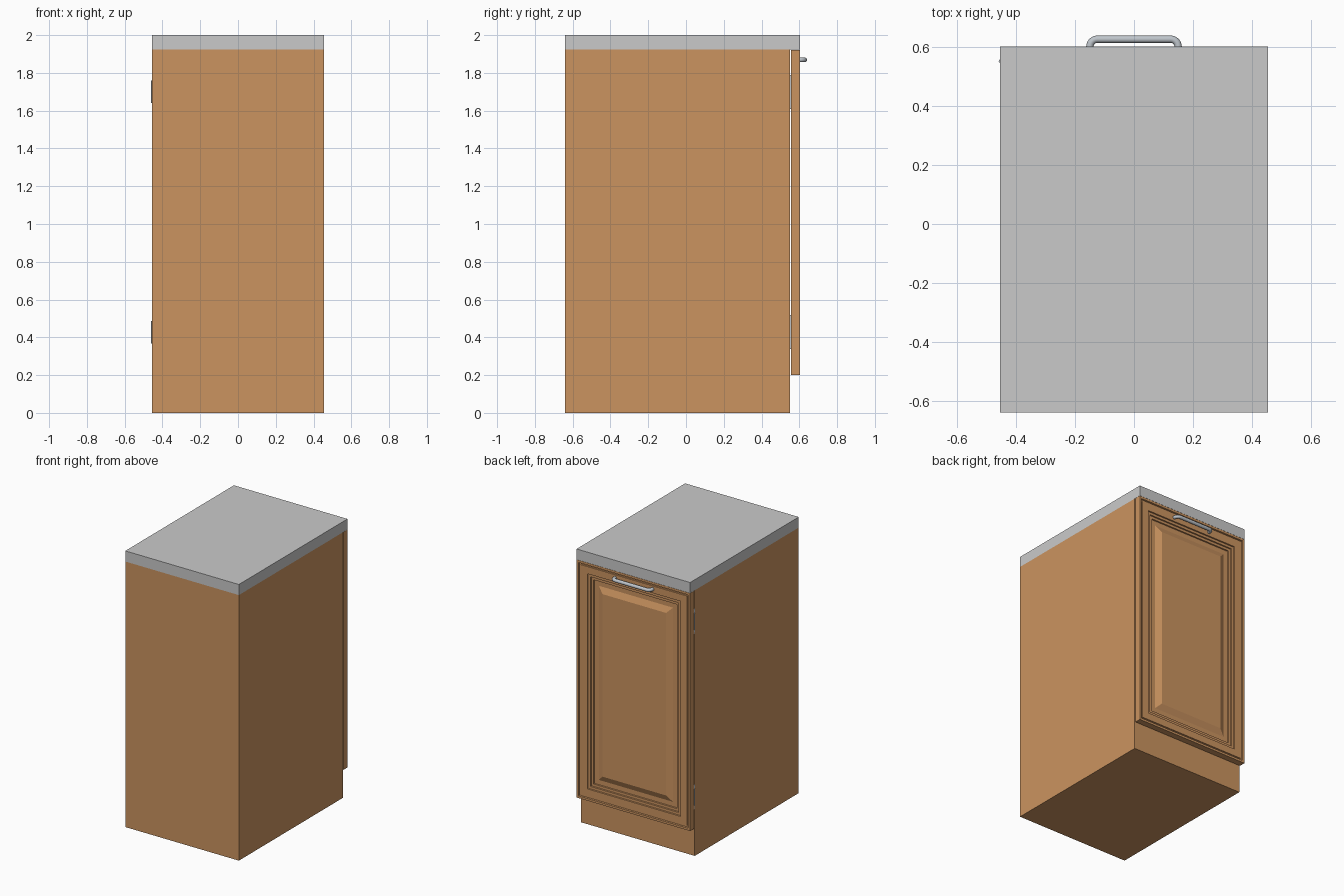
import bpy, bmesh, math
from mathutils import Vector

if "Cube" in bpy.data.objects:
    bpy.data.objects.remove(bpy.data.objects["Cube"])


def material(name, rgb):
    m = bpy.data.materials.new(name)
    m.diffuse_color = (*rgb, 1)
    m.use_nodes = True
    m.node_tree.nodes["Principled BSDF"].inputs["Base Color"].default_value = m.diffuse_color
    return m


WOOD = material("warm wood", (0.597, 0.296, 0.117))
STONE = material("grey worktop", (0.59, 0.59, 0.59))
METAL = material("brushed steel", (0.52, 0.56, 0.60))


def finish(bm, name, mat):
    bmesh.ops.recalc_face_normals(bm, faces=bm.faces)
    me = bpy.data.meshes.new(name)
    bm.to_mesh(me)
    bm.free()
    me.materials.append(mat)
    ob = bpy.data.objects.new(name, me)
    bpy.context.collection.objects.link(ob)
    return ob


def box(name, lo, hi, mat):
    bm = bmesh.new()
    bmesh.ops.create_cube(bm, size=1)
    for v in bm.verts:
        v.co = Vector([lo[i] + (v.co[i] + 0.5) * (hi[i] - lo[i]) for i in range(3)])
    return finish(bm, name, mat)


def smooth(ob):
    bpy.ops.object.select_all(action='DESELECT')
    ob.select_set(True)
    bpy.context.view_layer.objects.active = ob
    bpy.ops.object.shade_smooth_by_angle(angle=math.radians(40))


W = 0.455
# Carcass and worktop
box("cabinet_body", (-W, -0.64, 0), (W, 0.55, 1.923), WOOD)
box("worktop", (-W, -0.64, 1.923), (W, 0.603, 2.0), STONE)

# Door: concentric rectangles of (inset, y) forming lip, stepped moulding, raised panel
profile = [(0, 0.557), (0, 0.603), (0.016, 0.603), (0.018, 0.592), (0.028, 0.592),
           (0.030, 0.597), (0.082, 0.597), (0.084, 0.589), (0.102, 0.589),
           (0.104, 0.581), (0.122, 0.581), (0.124, 0.573), (0.158, 0.573),
           (0.200, 0.592)]
bm = bmesh.new()
rings = []
for d, y in profile:
    x, z0, z1 = W - d, 0.20 + d, 1.922 - d
    rings.append([bm.verts.new(p) for p in
                  ((-x, y, z0), (x, y, z0), (x, y, z1), (-x, y, z1))])
for a, b in zip(rings, rings[1:]):
    for i in range(4):
        j = (i + 1) % 4
        bm.faces.new((a[i], a[j], b[j], b[i]))
bm.faces.new(rings[0])
bm.faces.new(rings[-1])
finish(bm, "door", WOOD)

# Bow handle: round tube swept along a path with rounded corners
path = [(-0.15, 0.59)]
R, yc = 0.025, 0.628
for k in range(7):
    a = math.pi - k * math.pi / 12
    path.append((-0.15 + R + R * math.cos(a), yc - R + R * math.sin(a)))
path += [(-x, y) for x, y in reversed(path)]
bm = bmesh.new()
rings = []
N, r = 16, 0.0125
for i, (x, y) in enumerate(path):
    p, q = path[max(i - 1, 0)], path[min(i + 1, len(path) - 1)]
    t = Vector((q[0] - p[0], q[1] - p[1])).normalized()
    ring = []
    for k in range(N):
        a = 2 * math.pi * k / N
        ring.append(bm.verts.new((x - t.y * r * math.cos(a), y + t.x * r * math.cos(a),
                                  1.869 + r * math.sin(a))))
    rings.append(ring)
for a, b in zip(rings, rings[1:]):
    for k in range(N):
        j = (k + 1) % N
        bm.faces.new((a[k], a[j], b[j], b[k]))
bm.faces.new(rings[0])
bm.faces.new(rings[-1])
smooth(finish(bm, "handle", METAL))

# Two hinges: leaf in the gap behind the door and a knuckle at the edge
for name, z in (("lower", 0.427), ("upper", 1.70)):
    box(name + "_hinge_leaf", (-W, 0.549, z - 0.09), (-W + 0.06, 0.558, z + 0.09), METAL)
    bm = bmesh.new()
    bmesh.ops.create_cone(bm, cap_ends=True, segments=12, radius1=0.006,
                          radius2=0.006, depth=0.12)
    bmesh.ops.translate(bm, verts=bm.verts, vec=(-W + 0.001, 0.5535, z))
    smooth(finish(bm, name + "_hinge_knuckle", METAL))
